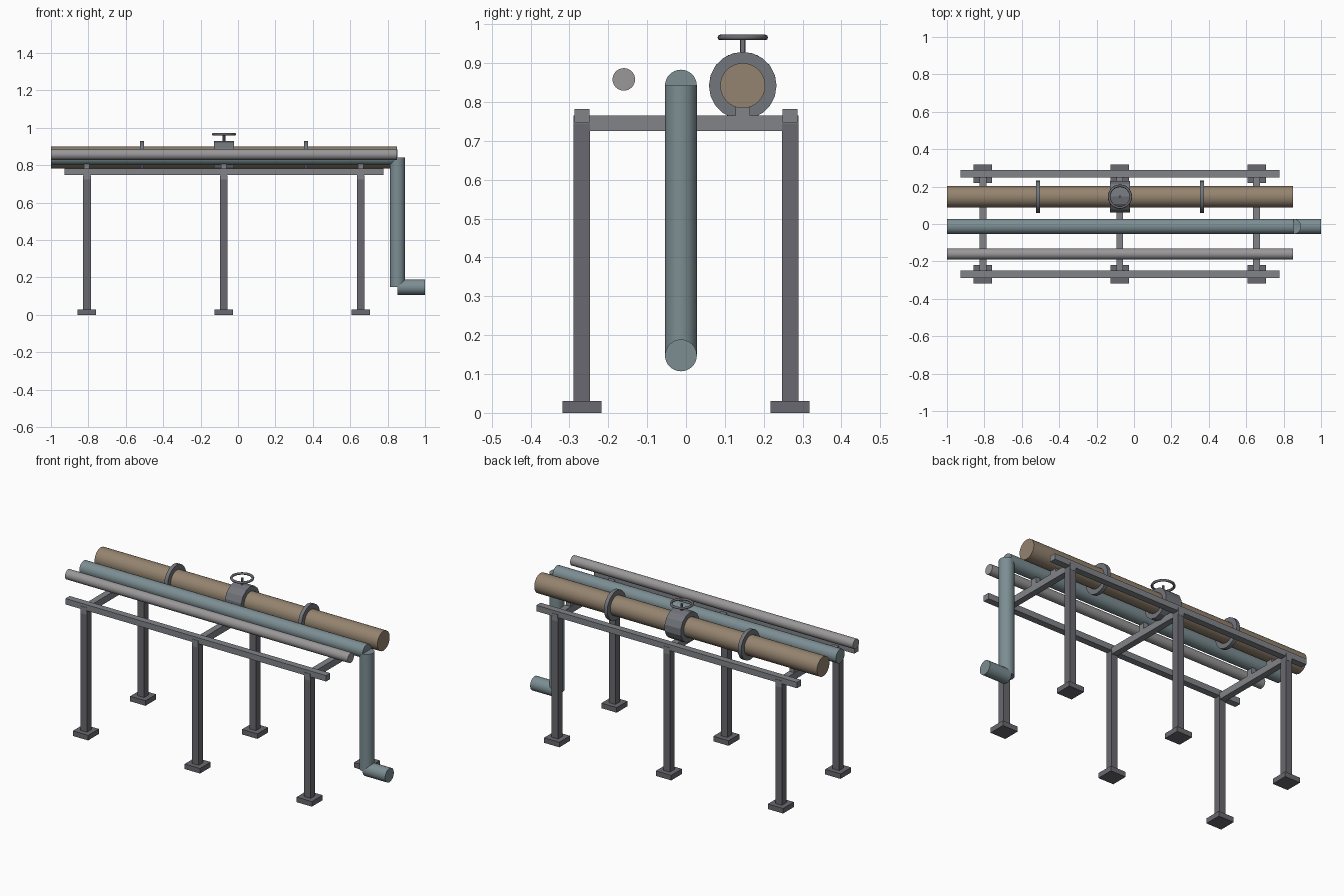
import bpy, math
from mathutils import Vector

if "Cube" in bpy.data.objects:
    bpy.data.objects.remove(bpy.data.objects["Cube"])


def material(name, color):
    m = bpy.data.materials.new(name)
    m.diffuse_color = (*color, 1)
    m.use_nodes = True
    m.node_tree.nodes["Principled BSDF"].inputs["Base Color"].default_value = m.diffuse_color
    return m


TAN = material("tan_paint", (0.30, 0.23, 0.16))
TEAL = material("teal_paint", (0.20, 0.27, 0.29))
PALE = material("pale_steel", (0.32, 0.31, 0.31))
STEEL = material("steel", (0.22, 0.23, 0.25))
DARK = material("dark_steel", (0.14, 0.14, 0.16))
IRON = material("iron", (0.17, 0.18, 0.20))


def finish(name, mat):
    ob = bpy.context.object
    ob.name = name
    ob.data.materials.append(mat)
    return ob


def box(name, center, size, mat):
    bpy.ops.mesh.primitive_cube_add(size=1, location=center)
    bpy.context.object.scale = size
    bpy.ops.object.transform_apply(location=False, rotation=False, scale=True)
    return finish(name, mat)


def rod(name, start, end, radius, mat, sides=32, smooth=True, roll=0):
    a, b = Vector(start), Vector(end)
    bpy.ops.mesh.primitive_cylinder_add(vertices=sides, radius=radius, depth=(b - a).length)
    ob = finish(name, mat)
    # roll about the rod's own axis first, then aim it along start -> end
    for v in ob.data.vertices:
        x, y = v.co.x, v.co.y
        v.co.x = x * math.cos(roll) - y * math.sin(roll)
        v.co.y = x * math.sin(roll) + y * math.cos(roll)
    ob.rotation_euler = (b - a).to_track_quat('Z', 'Y').to_euler()
    ob.location = (a + b) / 2
    if smooth:
        bpy.ops.object.shade_smooth_by_angle(angle=math.radians(30))
    return ob


TAN_Y, TEAL_Y, GREY_Y = 0.146, -0.013, -0.16
PIPE_Z = 0.842
FRAME_X = (-0.808, -0.076, 0.656)

# Support frames: feet, posts, cross beams and pipe saddles
for i, x in enumerate(FRAME_X):
    for side, s in (("front", -1), ("back", 1)):
        box(f"{side}_foot_{i}", (x, s * 0.268, 0.015), (0.1, 0.1, 0.03), DARK)
        box(f"{side}_post_{i}", (x, s * 0.268, 0.3725), (0.042, 0.042, 0.745), DARK)
    box(f"cross_beam_{i}", (x, 0, 0.745), (0.037, 0.58, 0.04), STEEL)
    box(f"tan_saddle_{i}", (x, TAN_Y, 0.78), (0.03, 0.038, 0.032), STEEL)
    box(f"teal_saddle_{i}", (x, TEAL_Y, 0.785), (0.03, 0.038, 0.042), STEEL)

# Long side rails
for side, s in (("front", -1), ("back", 1)):
    box(f"{side}_rail", (-0.075, s * 0.268, 0.765), (1.705, 0.039, 0.035), STEEL)

# Straight pipes
rod("tan_pipe", (-1, TAN_Y, PIPE_Z), (0.85, TAN_Y, PIPE_Z), 0.058, TAN)
rod("grey_pipe", (-1, GREY_Y, 0.858), (0.85, GREY_Y, 0.858), 0.029, PALE)

# Teal pipe run with drop leg and outlet
rod("teal_pipe", (-1, TEAL_Y, PIPE_Z), (0.853, TEAL_Y, PIPE_Z), 0.041, TEAL)
rod("teal_drop", (0.853, TEAL_Y, 0.148), (0.853, TEAL_Y, PIPE_Z), 0.041, TEAL)
rod("teal_outlet", (0.853, TEAL_Y, 0.148), (1, TEAL_Y, 0.148), 0.041, TEAL)

# Flanges on the tan pipe
for i, x in enumerate((-0.513, 0.363)):
    rod(f"flange_{i}", (x - 0.011, TAN_Y, PIPE_Z), (x + 0.011, TAN_Y, PIPE_Z),
        0.087, IRON, sides=20)

# Valve body, stem and handwheel
vx = -0.075
rod("valve_body", (vx - 0.053, TAN_Y, PIPE_Z), (vx + 0.053, TAN_Y, PIPE_Z),
    0.087, IRON, sides=14, smooth=False)
rod("valve_stem", (vx, TAN_Y, 0.9), (vx, TAN_Y, 0.966), 0.007, IRON, sides=12)
bpy.ops.mesh.primitive_torus_add(location=(vx, TAN_Y, 0.966), major_radius=0.058,
                                 minor_radius=0.007, major_segments=28, minor_segments=8)
finish("handwheel", DARK)
bpy.ops.object.shade_smooth_by_angle(angle=math.radians(50))
